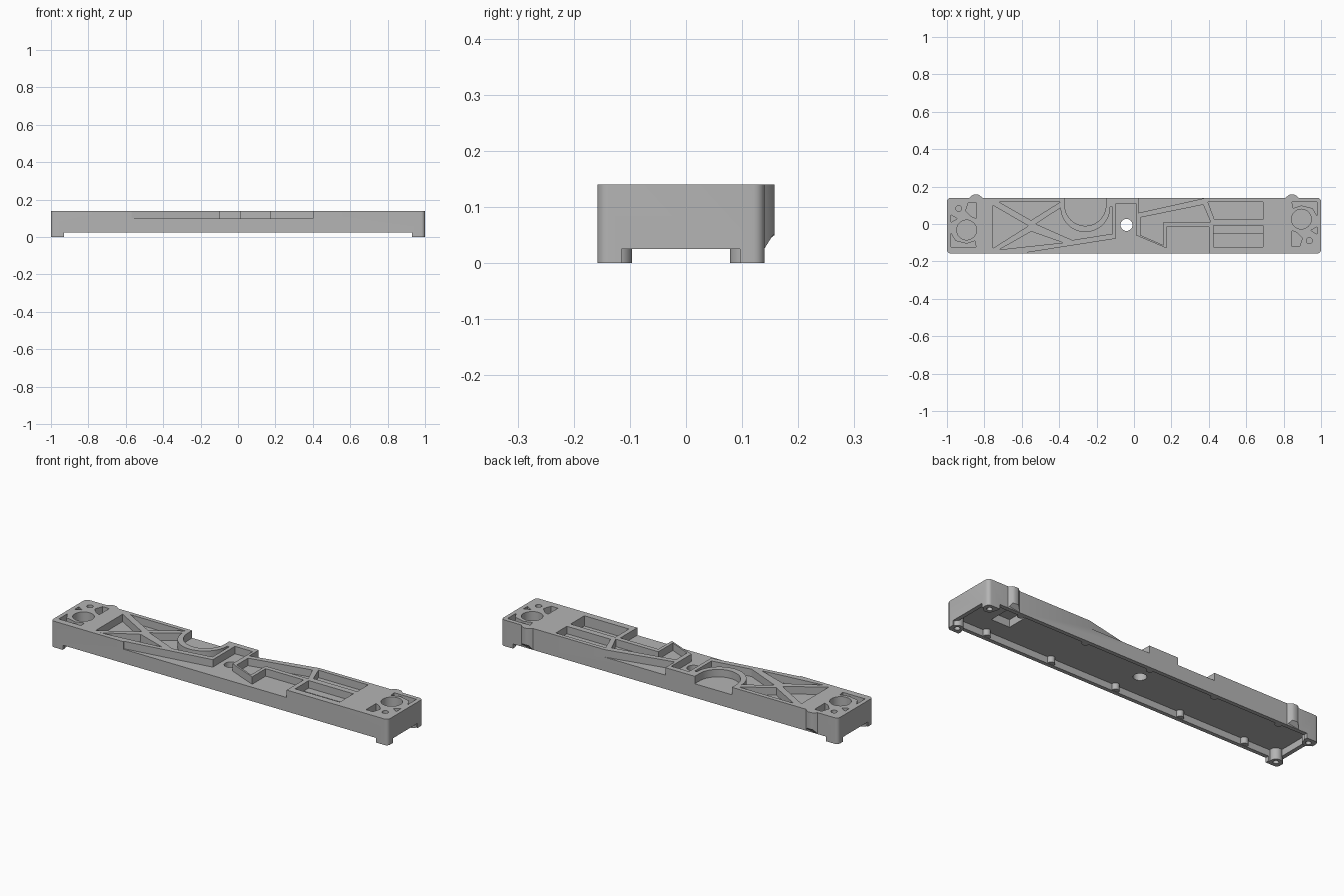
import bpy, bmesh
from math import cos, sin, radians

if "Cube" in bpy.data.objects:
    bpy.data.objects.remove(bpy.data.objects["Cube"])

grey = bpy.data.materials.new("plain grey")
grey.use_nodes = True
grey.diffuse_color = (0.46, 0.46, 0.46, 1)
grey.node_tree.nodes["Principled BSDF"].inputs["Base Color"].default_value = grey.diffuse_color

TOP, LEDGE, CEILING, RIM = 0.14, 0.10, 0.06, 0.025
BACK, FRONT = 0.14, -0.158


def arc(cx, cy, r, a0, a1, n):
    angles = [radians(a0 + (a1 - a0) * i / n) for i in range(n + 1)]
    return [(cx + r * cos(a), cy + r * sin(a)) for a in angles]


def circle(cx, cy, r):
    return arc(cx, cy, r, 0, 360, 32)[:-1]


def rect(x0, x1, y0, y1):
    return [(x0, y0), (x1, y0), (x1, y1), (x0, y1)]


def rounded(x0, x1, y0, y1, r):
    pts = []
    for cx, cy, a in ((x1 - r, y1 - r, 0), (x0 + r, y1 - r, 90),
                      (x0 + r, y0 + r, 180), (x1 - r, y0 + r, 270)):
        pts += arc(cx, cy, r, a, a + 90, 6)
    return pts


def turned(pts):
    return [(-x, -0.006 - y) for x, y in pts]


def prism(name, pts, z0, z1):
    bm = bmesh.new()
    face = bm.faces.new([bm.verts.new((x, y, z0)) for x, y in pts])
    moved = bmesh.ops.extrude_face_region(bm, geom=[face])["geom"]
    bmesh.ops.translate(bm, vec=(0, 0, z1 - z0),
                        verts=[v for v in moved if isinstance(v, bmesh.types.BMVert)])
    bmesh.ops.recalc_face_normals(bm, faces=bm.faces)
    mesh = bpy.data.meshes.new(name)
    bm.to_mesh(mesh)
    bm.free()
    mesh.materials.append(grey)
    obj = bpy.data.objects.new(name, mesh)
    bpy.context.collection.objects.link(obj)
    return obj


def combine(target, tool, operation):
    bpy.context.view_layer.objects.active = target
    mod = target.modifiers.new("combine", "BOOLEAN")
    mod.operation, mod.solver, mod.object = operation, "EXACT", tool
    bpy.ops.object.modifier_apply(modifier=mod.name)
    bpy.data.objects.remove(tool)


def cut(pts, z0, z1=0.3):
    combine(body, prism("cutter", pts, z0, z1), "DIFFERENCE")


# Main bar with rounded corners
body = prism("bar_body", rounded(-1, 1, FRONT, BACK, 0.02), 0, TOP)

# Underside: corner feet, rim and hollow
cut(rect(-0.93, 0.93, -0.3, 0.3), -0.1, RIM)
cut(rect(-1.2, 1.2, -0.115, 0.096), -0.1, RIM)
cut(rounded(-0.978, 0.978, -0.137, 0.118, 0.02), -0.1, CEILING)
cut(rect(0.72, 0.83, -0.04, 0.09), 0.03, 0.1)

# Screw bosses in the feet
for x in (-0.965, 0.965):
    for y in (-0.126, 0.108):
        combine(body, prism("foot_boss", circle(x, y, 0.03), 0, CEILING + 0.01), "UNION")
        cut(circle(x, y, 0.014), -0.1, CEILING - 0.01)

# Small half-round studs along the inside of the rim
for x in (-0.78, -0.39, 0, 0.39, 0.78):
    for y in (-0.134, 0.115):
        combine(body, prism("rim_stud", circle(x, y, 0.019), RIM + 0.002, CEILING + 0.01), "UNION")

# Lowered front ledge and back ledge around the raised ribs
cut([(-0.57, -0.2), (-0.57, -0.152), (-0.095, -0.078), (-0.095, 0.11), (0.01, 0.11),
     (0.01, -0.06), (0.175, -0.13), (0.175, -0.015), (0.4, -0.015), (0.4, -0.2)], LEDGE)
cut([(0.025, 0.2), (0.025, 0.06), (0.385, 0.14), (0.385, 0.2)], LEDGE)

# Half-round bay open to the back
cut([(-0.37, 0.2)] + arc(-0.26, 0.1, 0.11, 180, 360, 24) + [(-0.15, 0.2)], LEDGE)

# Pockets between the crossed ribs
cut([(-0.755, 0.1), (-0.565, -0.01), (-0.755, -0.13)], LEDGE)
cut([(-0.72, 0.117), (-0.395, 0.117), (-0.55, 0.02)], LEDGE)
cut([(-0.72, -0.137), (-0.55, -0.04), (-0.38, -0.1)], LEDGE)
cut([(-0.525, 0.0), (-0.395, 0.085)] + arc(-0.26, 0.09, 0.133, 180, 360, 24)
    + [(-0.115, 0.09), (-0.115, -0.052), (-0.33, -0.086)], LEDGE)

# Pocket of the centre frame
cut([(0.035, 0.035), (0.37, 0.103), (0.41, 0.01), (0.157, 0.01),
     (0.157, -0.113), (0.035, -0.06)], LEDGE)

# Two long pockets, the front one stepped
cut([(0.395, 0.118), (0.69, 0.118), (0.69, 0.025), (0.43, 0.025)], LEDGE)
cut(rect(0.425, 0.69, -0.123, -0.007), LEDGE)
cut(rect(0.425, 0.69, -0.123, -0.05), 0.085)

# End details, repeated by a half turn
corner = [(-0.978, -0.05), (-0.955, -0.09), (-0.895, -0.105), (-0.85, -0.09),
          (-0.845, -0.123), (-0.978, -0.123)]
side = [(-0.9, 0.07), (-0.885, 0.115), (-0.845, 0.115), (-0.845, 0.03), (-0.87, 0.04)]
notch = [(-0.978, 0.01), (-0.945, 0.028), (-0.978, 0.048)]
for place in (list, turned):
    cut(place(circle(-0.895, -0.032, 0.053)), 0.075)
    cut(place(circle(-0.937, 0.083, 0.016)), 0.085)
    for shape in (corner, side, notch):
        cut(place(shape), 0.09)

# Centre through-hole
cut(circle(-0.04, -0.005, 0.032), -0.1)

# Back lugs with a sloped underside
for x in (-0.845, 0.845):
    outline = [(x - 0.038, 0.13), (x - 0.035, BACK), (x - 0.018, 0.155), (x - 0.008, 0.158),
               (x + 0.008, 0.158), (x + 0.018, 0.155), (x + 0.035, BACK), (x + 0.038, 0.13)]
    lug = prism("back_lug", outline, 0.05, TOP)
    for v in lug.data.vertices:
        if v.co.z < 0.06 and v.co.y <= BACK + 0.001:
            v.co.z = 0.026
    combine(body, lug, "UNION")

# Smooth the round walls, keep edges crisp
bpy.ops.object.select_all(action="DESELECT")
body.select_set(True)
bpy.context.view_layer.objects.active = body
bpy.ops.object.shade_smooth_by_angle(angle=radians(30))
